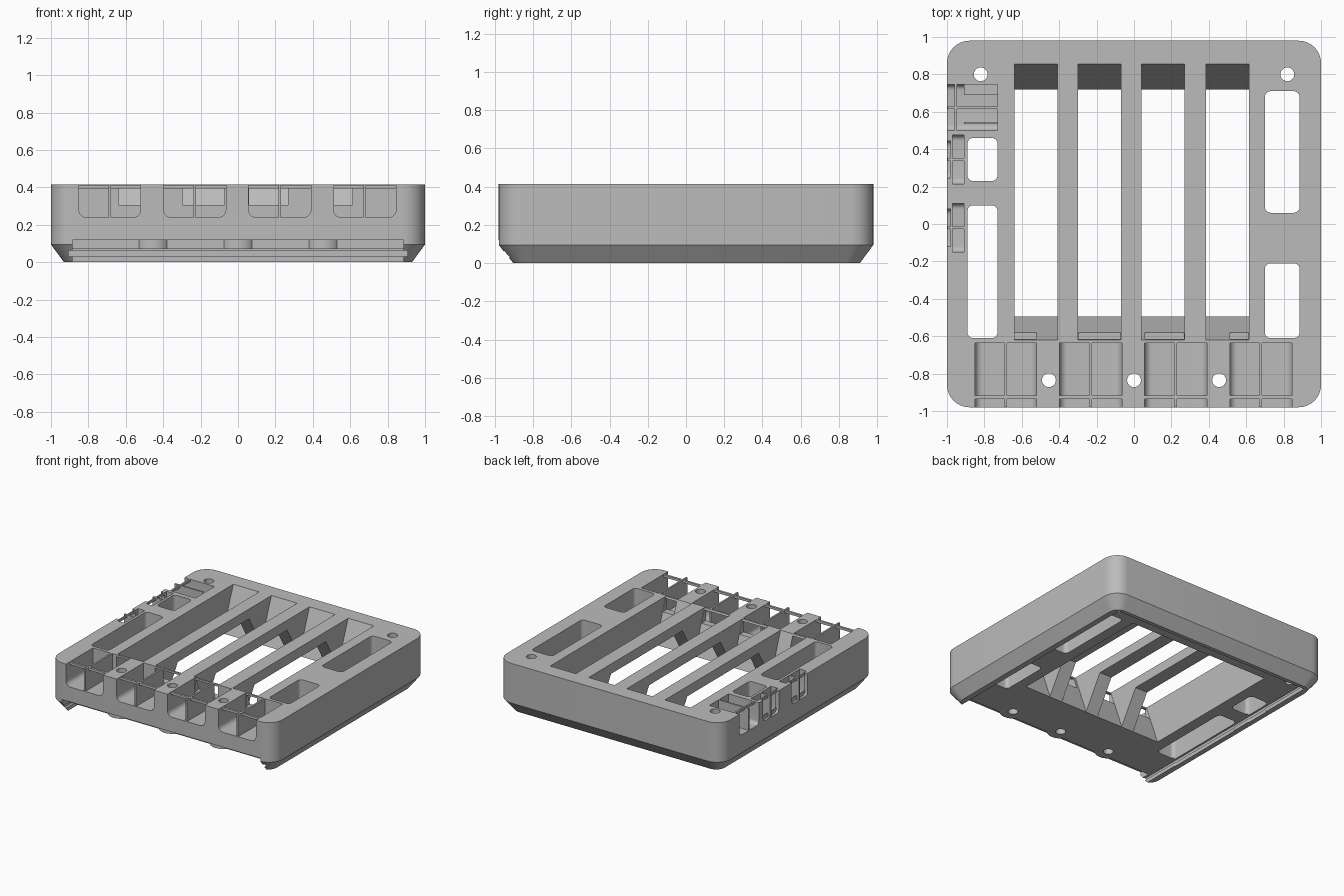
import bpy, bmesh
from math import cos, sin, pi

if "Cube" in bpy.data.objects:
    bpy.data.objects.remove(bpy.data.objects["Cube"], do_unlink=True)

grey = bpy.data.materials.new("plain grey")
grey.use_nodes = True
GREY = (0.5, 0.5, 0.5, 1)
grey.diffuse_color = GREY
grey.node_tree.nodes["Principled BSDF"].inputs["Base Color"].default_value = GREY


def rounded(x0, x1, y0, y1, r, seg=6):
    """Outline of a rectangle with rounded corners."""
    pts = []
    corners = ((x1 - r, y1 - r), (x0 + r, y1 - r), (x0 + r, y0 + r), (x1 - r, y0 + r))
    for k, (cx, cy) in enumerate(corners):
        for i in range(seg + 1):
            a = (k + i / seg) * pi / 2
            pts.append((cx + r * cos(a), cy + r * sin(a)))
    return pts


def circle(cx, cy, r, seg=24):
    return [(cx + r * cos(2 * pi * i / seg), cy + r * sin(2 * pi * i / seg)) for i in range(seg)]


def loft(name, rings):
    """Closed solid through matching rings of 3D points."""
    bm = bmesh.new()
    loops = [[bm.verts.new(p) for p in ring] for ring in rings]
    n = len(loops[0])
    for a, b in zip(loops, loops[1:]):
        for i in range(n):
            j = (i + 1) % n
            bm.faces.new((a[i], a[j], b[j], b[i]))
    bm.faces.new(loops[0][::-1])
    bm.faces.new(loops[-1])
    bmesh.ops.recalc_face_normals(bm, faces=bm.faces)
    mesh = bpy.data.meshes.new(name)
    bm.to_mesh(mesh)
    bm.free()
    mesh.materials.append(grey)
    obj = bpy.data.objects.new(name, mesh)
    bpy.context.collection.objects.link(obj)
    return obj


PLACE = {"x": lambda u, v, w: (w, u, v), "y": lambda u, v, w: (u, w, v), "z": lambda u, v, w: (u, v, w)}


def prism(name, outline, axis, lo, hi):
    """Extrude a 2D outline along an axis."""
    return loft(name, [[PLACE[axis](u, v, w) for u, v in outline] for w in (lo, hi)])


def box(name, x0, x1, y0, y1, z0, z1):
    return prism(name, [(x0, y0), (x1, y0), (x1, y1), (x0, y1)], "z", z0, z1)


# Body: rounded tray with a chamfered foot
body = loft("tray_body", [[(x, y, z) for x, y in rounded(-1 + d, 1 - d, -0.98 + d, 0.98 - d, 0.12 - d * 0.6, 8)]
                          for d, z in ((0.07, 0), (0, 0.095), (0, 0.415))])


def cut(cutter):
    cutter.hide_render = True
    mod = body.modifiers.new("cut", "BOOLEAN")
    mod.operation, mod.solver, mod.object = "DIFFERENCE", "EXACT", cutter
    bpy.context.view_layer.objects.active = body
    bpy.ops.object.modifier_apply(modifier=mod.name)
    bpy.data.objects.remove(cutter, do_unlink=True)


# Underside recess for a sliding cover, with side grooves and a stepped front
cut(box("recess", -0.885, 0.885, -1.1, 0.88, -0.1, 0.07))
cut(box("groove", -0.905, 0.905, -1.1, 0.9, 0.03, 0.062))
cut(box("front_step", -0.885, 0.885, -1.1, -0.9, -0.1, 0.12))

# Four long slots with sloping ends
SLOTS = [(-0.64, -0.41), (-0.3, -0.07), (0.04, 0.27), (0.385, 0.615)]
for x0, x1 in SLOTS:
    ends = [(-0.62, 0.415), (-0.495, 0.07), (-0.495, -0.1), (0.72, -0.1), (0.72, 0.07), (0.855, 0.415),
            (0.855, 0.5), (-0.62, 0.5)]
    cut(prism("slot", ends, "x", x0, x1))

# Hollow below the bars between the slots, leaving sloped gussets
cut(prism("hollow", [(-0.494, 0), (-0.494, 0.08), (-0.34, 0.335), (0.57, 0.335), (0.719, 0.08), (0.719, 0)],
          "x", -0.639, 0.614))

# Through windows in the side walls
for x0, x1, y0, y1 in ((0.7, 0.885, 0.06, 0.71), (0.7, 0.885, -0.61, -0.21),
                       (-0.89, -0.73, 0.23, 0.46), (-0.89, -0.73, -0.61, 0.1)):
    cut(prism("window", rounded(x0, x1, y0, y1, 0.03), "z", -0.2, 0.6))

# Screw holes
FRONT_SCREWS = (-0.455, 0, 0.455)
for x, y in [(-0.82, 0.8), (0.82, 0.8)] + [(x, -0.835) for x in FRONT_SCREWS]:
    cut(prism("screw_hole", circle(x, y, 0.037), "z", -0.2, 0.6))

# Front pockets and the openings that join them to the slots
POCKETS = [(-0.85, -0.52), (-0.397, -0.065), (0.057, 0.39), (0.512, 0.845)]
for (x0, x1), (s0, s1) in zip(POCKETS, SLOTS):
    cut(prism("pocket", rounded(x0, x1, 0.24, 0.6, 0.04), "y", -1.1, -0.635))
    cut(box("opening", max(x0, s0) + 0.002, min(x1, s1) - 0.002, -0.66, -0.57, 0.305, 0.4))

# Right side pockets
cut(prism("side_pocket", rounded(0.5, 0.745, 0.24, 0.6, 0.03), "x", -1.1, -0.73))
for y in (0.345, -0.02):
    cut(prism("side_notch", rounded(y - 0.1, y + 0.1, 0.24, 0.6, 0.03), "x", -1.1, -0.98))
    cut(prism("side_slit", rounded(y - 0.13, y + 0.13, 0.22, 0.6, 0.03), "x", -0.97, -0.91))
    cut(box("side_gap", -0.985, -0.965, y - 0.1, y + 0.1, 0.27, 0.395))

# Half-round bosses around the front screws
for x in FRONT_SCREWS:
    boss = prism("screw_boss", circle(x, -0.835, 0.1), "z", 0.07, 0.125)
    hole = prism("boss_hole", circle(x, -0.835, 0.037), "z", 0, 0.2)
    mod = boss.modifiers.new("hole", "BOOLEAN")
    mod.operation, mod.solver, mod.object = "DIFFERENCE", "EXACT", hole
    bpy.context.view_layer.objects.active = boss
    bpy.ops.object.modifier_apply(modifier=mod.name)
    bpy.data.objects.remove(hole, do_unlink=True)

# Thin dividers and top wires in the front pockets
for x0, x1 in POCKETS:
    mid = (x0 + x1) / 2
    box("pocket_divider", mid - 0.007, mid + 0.007, -0.978, -0.63, 0.235, 0.415)
    box("pocket_wire", x0 - 0.01, x1 + 0.01, -0.935, -0.917, 0.395, 0.414)

# Thin dividers and wires on the right side
box("side_divider", -0.998, -0.725, 0.614, 0.628, 0.235, 0.415)
box("side_wire", -0.96, -0.947, 0.49, 0.755, 0.395, 0.414)
box("side_rib", -0.91, -0.725, 0.535, 0.545, 0.235, 0.3)
box("side_ledge", -0.91, -0.725, 0.69, 0.75, 0.235, 0.33)
for y in (0.345, -0.02):
    box("slit_divider", -0.998, -0.905, y - 0.007, y + 0.007, 0.235, 0.415)

# Smooth the rounded corners and keep the edges sharp
for obj in bpy.context.collection.objects:
    if obj.type == "MESH" and obj.data.materials and obj.data.materials[0] == grey:
        bpy.ops.object.select_all(action="DESELECT")
        obj.select_set(True)
        bpy.context.view_layer.objects.active = obj
        bpy.ops.object.shade_smooth_by_angle(angle=pi / 6)
